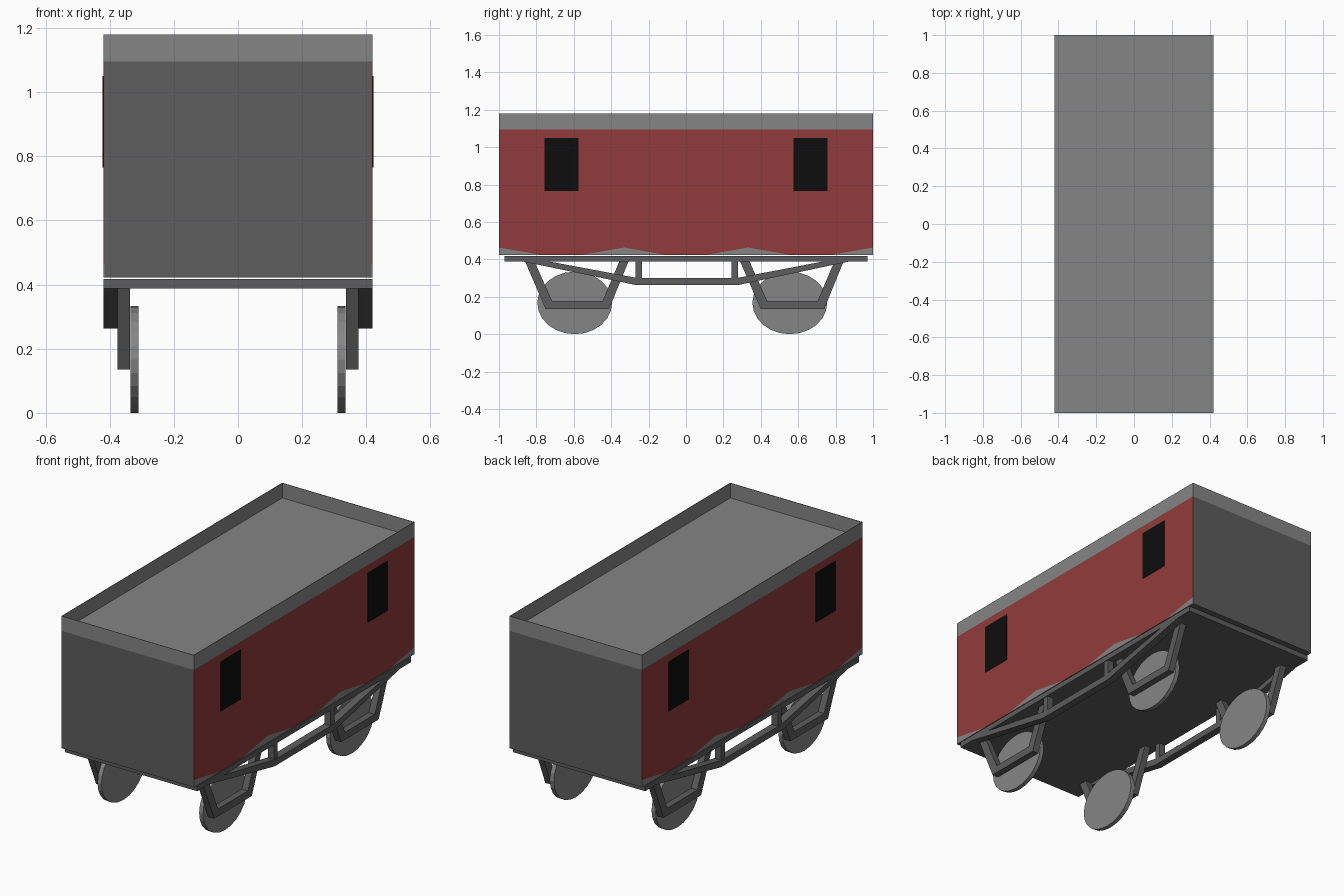
import bpy, bmesh, math
from mathutils import Matrix

if "Cube" in bpy.data.objects:
    bpy.data.objects.remove(bpy.data.objects["Cube"])


def material(name, r, g, b):
    m = bpy.data.materials.new(name)
    m.diffuse_color = (r, g, b, 1)
    m.use_nodes = True
    m.node_tree.nodes["Principled BSDF"].inputs["Base Color"].default_value = m.diffuse_color
    return m


LIGHT = material("light grey", 0.235, 0.235, 0.235)
DARK = material("dark grey", 0.11, 0.11, 0.11)
RED = material("red paint", 0.29, 0.044, 0.045)
BLACK = material("window black", 0.004, 0.004, 0.004)


def finish(bm, name, mats, mirror=False):
    bmesh.ops.recalc_face_normals(bm, faces=bm.faces)
    me = bpy.data.meshes.new(name)
    bm.to_mesh(me)
    bm.free()
    for m in mats:
        me.materials.append(m)
    ob = bpy.data.objects.new(name, me)
    bpy.context.collection.objects.link(ob)
    if mirror:
        ob.modifiers.new("both sides", 'MIRROR').use_axis = (True, False, False)
    return ob


def box_mesh(x, y0, y1, z0, z1):
    bm = bmesh.new()
    mat = Matrix.Translation((0, (y0 + y1) / 2, (z0 + z1) / 2)) @ \
        Matrix.Diagonal((2 * x, y1 - y0, z1 - z0, 1))
    bmesh.ops.create_cube(bm, size=1, matrix=mat)
    return bm


def prism(name, profile, x0, x1, mat):
    """Extrude a (y, z) outline from x0 to x1 and mirror it to the other side."""
    bm = bmesh.new()
    face = bm.faces.new([bm.verts.new((x0, y, z)) for y, z in profile])
    ext = bmesh.ops.extrude_face_region(bm, geom=[face])
    verts = [v for v in ext["geom"] if isinstance(v, bmesh.types.BMVert)]
    bmesh.ops.translate(bm, verts=verts, vec=(x1 - x0, 0, 0))
    return finish(bm, name, [mat], True)


def rect(y0, y1, z0, z1):
    return [(y0, z0), (y1, z0), (y1, z1), (y0, z1)]


# Body: dark ends, light recessed roof
W, EAVE, BASE = 0.42, 1.095, 0.422
bm = box_mesh(W - 0.003, -1, 1, BASE, EAVE)
for f in bm.faces:
    f.normal_update()
    f.material_index = 1 if f.normal.z > 0.5 else 0
finish(bm, "body", [DARK, LIGHT])

# Open parapet band around the roof
bm = box_mesh(W, -1, 1, EAVE, 1.18)
bmesh.ops.delete(bm, geom=[f for f in bm.faces if abs(f.normal.z) > 0.5],
                 context='FACES_ONLY')
sol = finish(bm, "roof_band", [LIGHT]).modifiers.new("wall", 'SOLIDIFY')
sol.thickness, sol.offset = 0.004, -1

# Red side panel with a peaked lower edge, grey skirt pieces below it
PEAK = 0.463
edge = [(-1, PEAK), (-0.76, BASE), (-0.57, BASE), (-0.33, PEAK), (-0.097, BASE),
        (0.097, BASE), (0.33, PEAK), (0.57, BASE), (0.76, BASE), (1, PEAK)]
prism("side_panel", edge + [(1, EAVE), (-1, EAVE)], W - 0.003, W, RED)
for s in (-1, 1):
    prism("skirt_end", [(s, BASE), (s * 0.76, BASE), (s, PEAK)], W - 0.003, W, LIGHT)
    prism("skirt_peak", [(s * 0.57, BASE), (s * 0.097, BASE), (s * 0.33, PEAK)],
          W - 0.003, W, LIGHT)
    lo, hi = sorted((s * 0.575, s * 0.757))
    prism("window", rect(lo, hi, 0.765, 1.05), W - 0.001, W + 0.002, BLACK)

# Floor plate
finish(box_mesh(W, -0.97, 0.97, 0.388, 0.418), "floor_plate", [DARK])

# Side truss rod with its two posts
TOP = 0.39
prism("truss", [(-0.88, TOP), (-0.27, 0.263), (0.28, 0.263), (0.88, TOP),
                (0.74, TOP), (0.27, 0.3), (-0.26, 0.3), (-0.74, TOP)], 0.376, W, DARK)
for y in (-0.253, 0.26):
    prism("truss_post", rect(y - 0.017, y + 0.017, 0.295, TOP), 0.378, W - 0.003, DARK)

# Wheels with their V-shaped hangers
for yc in (-0.595, 0.555):
    c = yc + 0.014
    prism("wheel_hanger", [(c - 0.28, TOP), (c - 0.17, 0.135), (c + 0.17, 0.135),
                           (c + 0.274, TOP), (c + 0.225, TOP), (c + 0.135, 0.178),
                           (c - 0.135, 0.178), (c - 0.23, TOP)], 0.337, 0.375, DARK)
    n = 24
    ring = [(yc + 0.2 * math.cos(2 * math.pi * i / n),
             0.167 + 0.167 * math.sin(2 * math.pi * i / n)) for i in range(n)]
    prism("wheel", ring, 0.31, 0.335, LIGHT)
